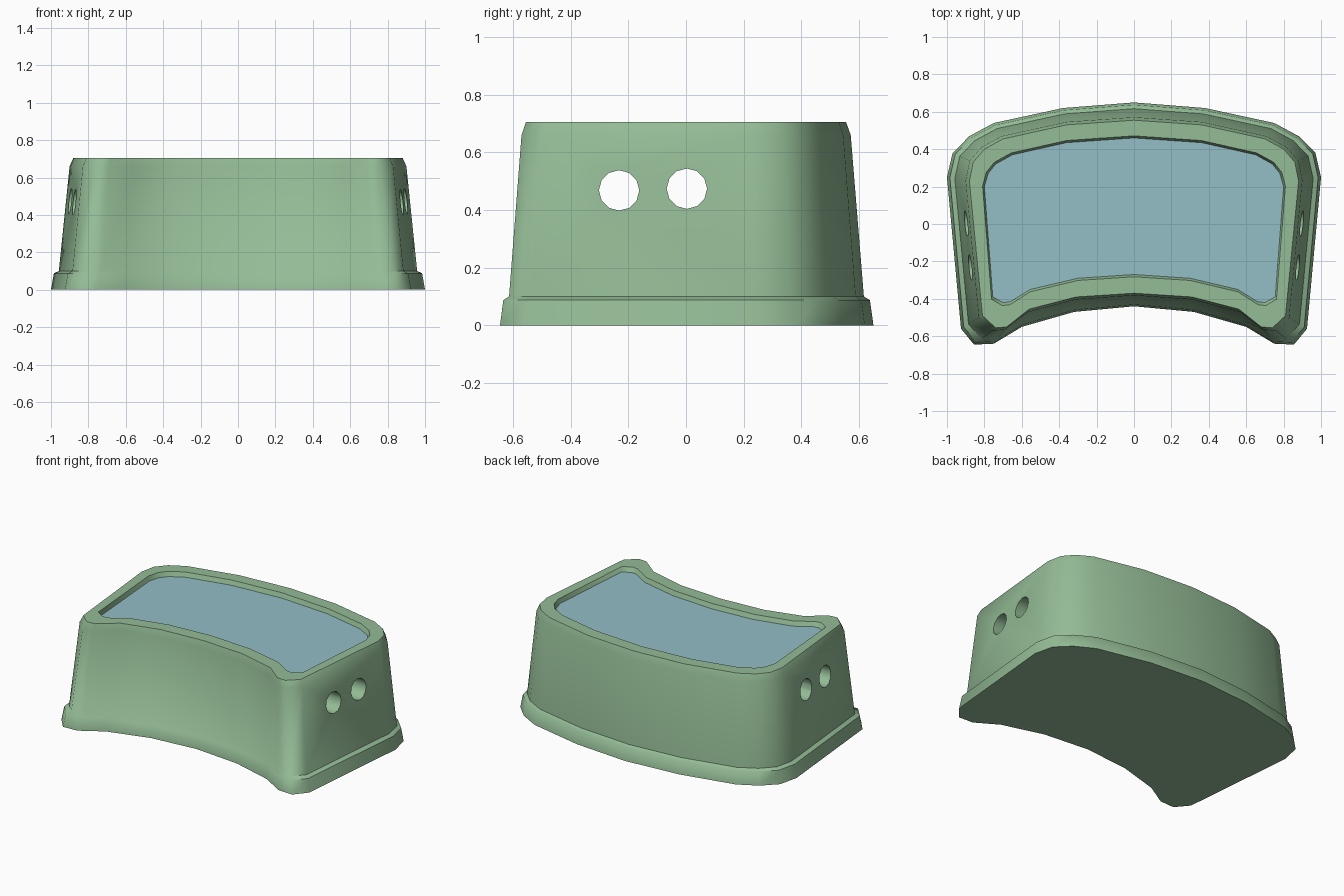
import bpy, bmesh, math

if "Cube" in bpy.data.objects:
    bpy.data.objects.remove(bpy.data.objects["Cube"], do_unlink=True)


def material(name, colour):
    mat = bpy.data.materials.new(name)
    mat.use_nodes = True
    mat.diffuse_color = colour
    mat.node_tree.nodes["Principled BSDF"].inputs["Base Color"].default_value = colour
    return mat


green = material("soft green", (0.296, 0.503, 0.305, 1))
blue = material("dusty blue", (0.296, 0.509, 0.565, 1))

# Half outlines of the curved shape, from front centre round to back centre
base = [(0, -.44), (.32, -.47), (.6, -.55), (.75, -.64), (.855, -.645), (.925, -.56),
        (1, .25), (.97, .38), (.88, .47), (.75, .54), (.38, .62), (0, .65)]
top = [(0, -.37), (.31, -.39), (.56, -.455), (.68, -.55), (.74, -.555), (.81, -.49),
       (.88, .23), (.86, .33), (.8, .4), (.7, .455), (.36, .53), (0, .555)]
recess = [(0, -.27), (.3, -.29), (.555, -.35), (.66, -.415), (.7, -.42), (.755, -.39),
          (.8, .2), (.78, .27), (.74, .32), (.65, .37), (.36, .435), (0, .46)]


def blend(a, b, t):
    """Blend two half outlines and mirror the result into a closed loop."""
    half = [(p[0] + (q[0] - p[0]) * t, p[1] + (q[1] - p[1]) * t) for p, q in zip(a, b)]
    return half + [(-x, y) for x, y in reversed(half[1:-1])]


# Body: flared foot, ledge, tapered wall, bevelled rim and sunken panel
levels = [(base, top, 0, 0), (base, top, .13, .088), (base, top, .35, .1),
          (base, top, .83, .66), (base, top, 1, .705),
          (recess, top, .12, .705), (recess, top, 0, .675)]
bm = bmesh.new()
rings = [[bm.verts.new((x, y, z)) for x, y in blend(a, b, t)] for a, b, t, z in levels]
count = len(rings[0])
for low, high in zip(rings, rings[1:]):
    for i in range(count):
        j = (i + 1) % count
        bm.faces.new((low[i], low[j], high[j], high[i]))
bm.faces.new(list(reversed(rings[0])))
panel = bm.faces.new(rings[-1])
panel.material_index = 1
bm.normal_update()
mesh = bpy.data.meshes.new("stool_body")
bm.to_mesh(mesh)
bm.free()
mesh.materials.append(green)
mesh.materials.append(blue)
body = bpy.data.objects.new("stool_body", mesh)
bpy.context.collection.objects.link(body)

# Two round holes running right through from side to side
for y, z in ((-.232, .468), (.003, .474)):
    bpy.ops.mesh.primitive_cylinder_add(vertices=12, radius=.07, depth=3,
                                        location=(0, y, z), rotation=(0, math.pi / 2, 0))
    cutter = bpy.context.object
    cutter.name = "hole_cutter"
    cutter.hide_render = True
    cutter.data.materials.append(green)
    cut = body.modifiers.new("side_hole", "BOOLEAN")
    cut.operation = "DIFFERENCE"
    cut.solver = "EXACT"
    cut.object = cutter
    bpy.ops.object.select_all(action="DESELECT")
    body.select_set(True)
    bpy.context.view_layer.objects.active = body
    bpy.ops.object.modifier_apply(modifier=cut.name)
    bpy.data.objects.remove(cutter, do_unlink=True)

bpy.ops.object.shade_smooth_by_angle(angle=math.radians(54))
